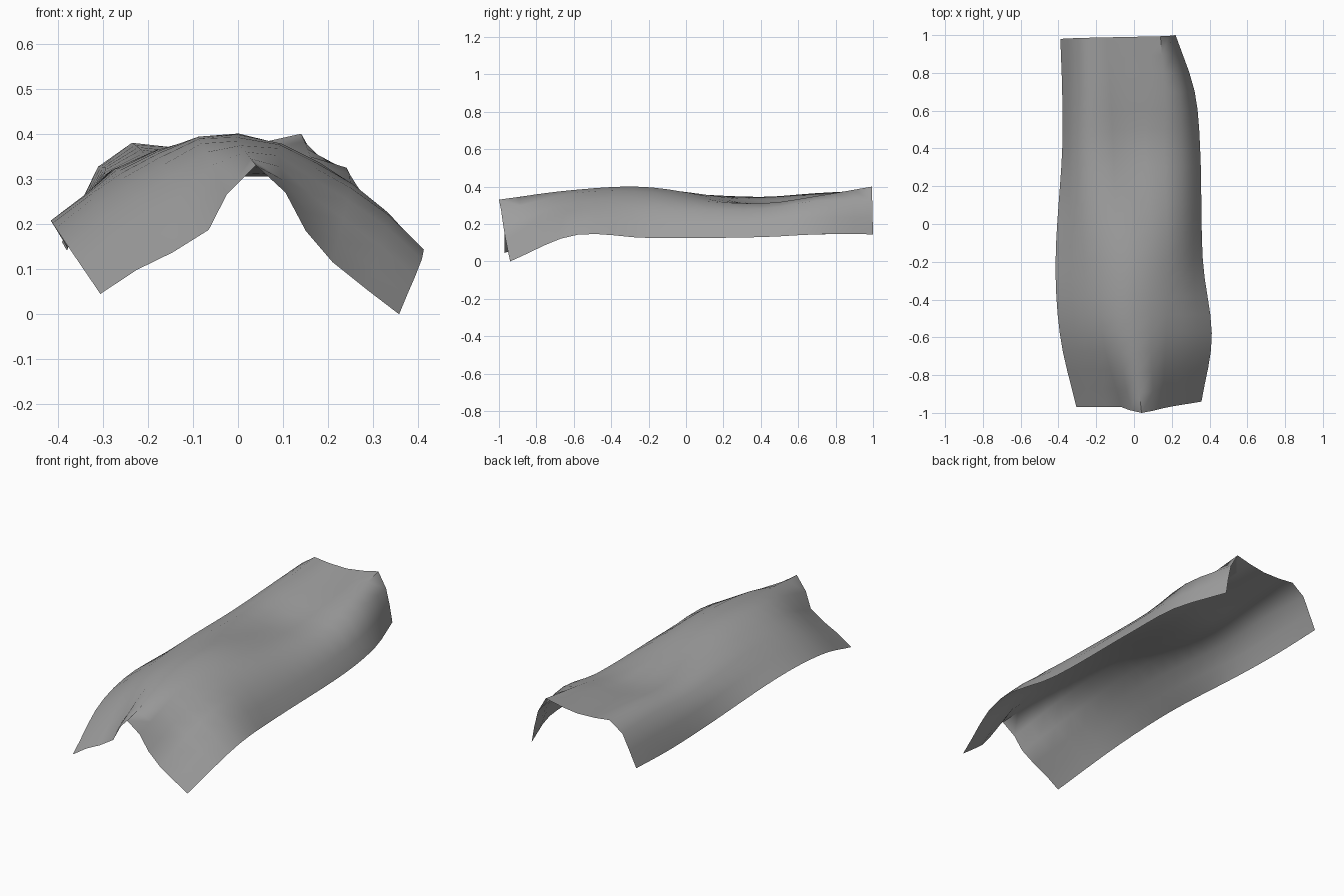
import bpy, bmesh, math

default_cube = bpy.data.objects.get("Cube")
if default_cube:
    bpy.data.objects.remove(default_cube, do_unlink=True)

# Cross-sections from front to back: distance along the sheet, then x and z
# of each fold point from the right hem to the left hem, in thousandths
SECTIONS = [
    (-.97, [-305, -225, -145, -65, -25, 40, 105, 150, 210, 285, 357],
           [45, 98, 137, 187, 265, 330, 270, 185, 115, 55, 0]),
    (-.6, [-390, -310, -240, -165, -80, 0, 90, 170, 250, 335, 412],
          [170, 235, 280, 325, 375, 382, 365, 320, 275, 215, 140]),
    (-.2, [-415, -335, -265, -175, -90, 0, 100, 180, 255, 315, 365],
          [208, 268, 322, 365, 390, 397, 372, 335, 280, 205, 125]),
    (.4, [-380, -345, -295, -200, -110, -30, 60, 160, 250, 310, 350],
         [150, 235, 310, 345, 325, 305, 305, 310, 280, 215, 130]),
    (.7, [-380, -345, -295, -215, -125, -30, 70, 160, 240, 285, 320],
         [143, 240, 325, 365, 345, 330, 345, 350, 325, 235, 145]),
    (.99, [-390, -350, -310, -235, -145, -45, 50, 140, 185, 205, 220],
          [160, 245, 327, 380, 370, 367, 380, 400, 320, 235, 145]),
]
ROWS = 20
COLUMNS = len(SECTIONS[0][1])
stations = [section[0] for section in SECTIONS]


def smooth_value(values, y):
    """Smooth curve through the values at the stations."""
    last = len(stations) - 1

    def slope(i):
        a, b = max(i - 1, 0), min(i + 1, last)
        return (values[b] - values[a]) / (stations[b] - stations[a])

    i = 0
    while i < last - 1 and y > stations[i + 1]:
        i += 1
    span = stations[i + 1] - stations[i]
    t = (y - stations[i]) / span
    rest = 1 - t
    return (values[i] * (1 + 2 * t) * rest * rest
            + values[i + 1] * (1 + 2 * rest) * t * t
            + span * t * rest * (slope(i) * rest - slope(i + 1) * t))


def hem_shift(column, y):
    """Uneven front and back hems: pointed front middle, longer left back."""
    side = (column - COLUMNS // 2) / (COLUMNS // 2)
    if y < 0:
        reach = max(0, (-y - .6) / .37)
        bulge = -.03 + .06 * side if side > 0 else -.03 * max(0, 1 + side * 2.5)
        return reach * bulge
    return .01 * side * y


# Draped sheet
bm = bmesh.new()
grid = []
for r in range(ROWS + 1):
    y = stations[0] + (stations[-1] - stations[0]) * r / ROWS
    row = []
    for c in range(COLUMNS):
        x = smooth_value([s[1][c] for s in SECTIONS], y) / 1000
        z = smooth_value([s[2][c] for s in SECTIONS], y) / 1000
        row.append(bm.verts.new((x, y + hem_shift(c, y), max(z, 0))))
    grid.append(row)
for near, far in zip(grid, grid[1:]):
    for c in range(COLUMNS - 1):
        bm.faces.new((near[c], near[c + 1], far[c + 1], far[c]))

mesh = bpy.data.meshes.new("draped_sheet")
bm.to_mesh(mesh)
bm.free()
sheet = bpy.data.objects.new("draped_sheet", mesh)
bpy.context.collection.objects.link(sheet)

# Plain grey cloth
cloth = bpy.data.materials.new("grey_cloth")
cloth.use_nodes = True
grey = (.35, .35, .35, 1)
cloth.diffuse_color = grey
cloth.node_tree.nodes["Principled BSDF"].inputs["Base Color"].default_value = grey
mesh.materials.append(cloth)

bpy.context.view_layer.objects.active = sheet
sheet.select_set(True)
bpy.ops.object.shade_smooth_by_angle(angle=math.radians(60))
